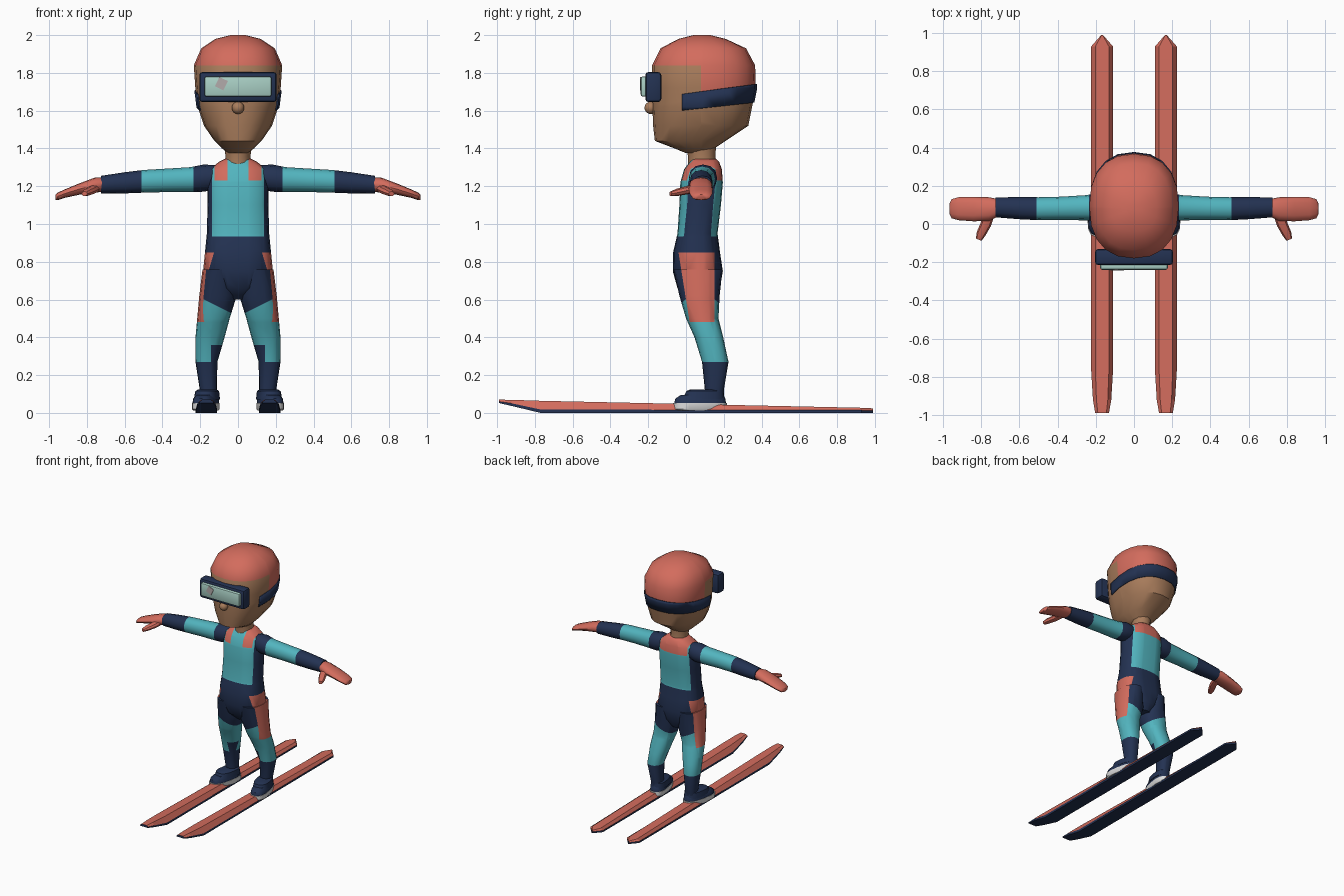
import bpy, bmesh, math
from mathutils import Vector, Matrix

if "Cube" in bpy.data.objects:
    bpy.data.objects.remove(bpy.data.objects["Cube"])

COLOURS = {
    "coral": (0.65, 0.15, 0.11), "navy": (0.017, 0.032, 0.085), "teal": (0.085, 0.46, 0.52),
    "skin": (0.40, 0.205, 0.107), "lens_mint": (0.40, 0.63, 0.56), "sole_white": (0.72, 0.72, 0.72),
    "glint_grey": (0.45, 0.41, 0.41),
}
MATS = {}
for key, rgb in COLOURS.items():
    MATS[key] = bpy.data.materials.new(key)
    MATS[key].diffuse_color = (*rgb, 1)


def finish(name, bm, rule, cuts=(), mirror=False, keep=None, angle=40):
    """Cut along planes (point, normal), colour faces by rule(centre), make the object."""
    for co, no in cuts:
        bmesh.ops.bisect_plane(bm, geom=bm.verts[:] + bm.edges[:] + bm.faces[:],
                               plane_co=co, plane_no=no, dist=1e-5)
    if keep:
        bmesh.ops.delete(bm, geom=[f for f in bm.faces if not keep(f.calc_center_median())],
                         context='FACES')
    bmesh.ops.recalc_face_normals(bm, faces=bm.faces[:])
    slots = []
    for f in bm.faces:
        colour = rule if isinstance(rule, str) else rule(f.calc_center_median())
        if colour not in slots:
            slots.append(colour)
        f.material_index = slots.index(colour)
    me = bpy.data.meshes.new(name)
    bm.to_mesh(me)
    bm.free()
    for s in slots:
        me.materials.append(MATS[s])
    ob = bpy.data.objects.new(name, me)
    bpy.context.collection.objects.link(ob)
    bpy.ops.object.select_all(action='DESELECT')
    ob.select_set(True)
    bpy.context.view_layer.objects.active = ob
    bpy.ops.object.shade_smooth_by_angle(angle=math.radians(angle))
    if mirror:
        ob.modifiers.new("mirror", 'MIRROR').use_mirror_merge = False
    return ob


def skin_rings(rings):
    """Bridge lists of points into a closed tube."""
    bm = bmesh.new()
    vs = [[bm.verts.new(p) for p in ring] for ring in rings]
    n = len(vs[0])
    for a, b in zip(vs, vs[1:]):
        for i in range(n):
            j = (i + 1) % n
            bm.faces.new((a[i], a[j], b[j], b[i]))
    bm.faces.new(vs[0])
    bm.faces.new(vs[-1])
    return bm


def loft(sections, n=16, power=2.0):
    """Sections are (centre, half axis u, half axis v) superellipses."""
    rings = []
    for c, u, v in sections:
        ring = []
        for i in range(n):
            a = 2 * math.pi * i / n
            ca, sa = math.cos(a), math.sin(a)
            ring.append(Vector(c) + Vector(u) * math.copysign(abs(ca) ** (2 / power), ca)
                        + Vector(v) * math.copysign(abs(sa) ** (2 / power), sa))
        rings.append(ring)
    return skin_rings(rings)


def loft_z(rows, n=16, power=2.0, grow=0.0):
    """Rows are (z, centre x, half width, front y, back y)."""
    return loft([((cx, (y0 + y1) / 2, z), (hx + grow, 0, 0), (0, (y1 - y0) / 2 + grow, 0))
                 for z, cx, hx, y0, y1 in rows], n, power)


def loft_x(rows, n=12, power=2.2):
    """Rows are (x, centre y, centre z, half y, half z)."""
    return loft([((x, cy, cz), (0, hy, 0), (0, 0, hz)) for x, cy, cz, hy, hz in rows], n, power)


def px(x): return ((x, 0, 0), (1, 0, 0))
def py(y): return ((0, y, 0), (0, 1, 0))
def pz(z): return ((0, 0, z), (0, 0, 1))


def box(name, centre, size, colour, bevel, spin=0):
    bm = bmesh.new()
    bmesh.ops.create_cube(bm, size=1, matrix=Matrix.Translation(centre) @ Matrix.Rotation(spin, 4, 'Y')
                          @ Matrix.Diagonal((*size, 1)))
    if bevel:
        bmesh.ops.bevel(bm, geom=bm.edges[:], offset=bevel, segments=2, profile=0.5, affect='EDGES')
    return finish(name, bm, colour)


# Head with painted cap
HEAD = [(1.375, 0, .05, 0, .12), (1.40, 0, .085, -.06, .15), (1.44, 0, .125, -.165, .21),
        (1.52, 0, .18, -.174, .33), (1.62, 0, .213, -.178, .35), (1.72, 0, .226, -.18, .37),
        (1.84, 0, .234, -.18, .366), (1.93, 0, .195, -.135, .318), (1.98, 0, .12, -.04, .21),
        (2.0, 0, .04, .04, .13)]
BAND_LOW = ((0, 0, 1.603), (0, -.11, 1))
BAND_TOP = ((0, 0, 1.69), (0, -.135, 1))


def head_colour(c):
    return "coral" if c.z > 1.84 or (c.y > .08 and c.z > 1.65 + .12 * c.y) else "skin"


finish("head", loft_z(HEAD, 20, 2.35), head_colour, [py(.08), ((0, 0, 1.65), (0, -.12, 1))])
finish("neck", loft_z([(1.31, 0, .072, .01, .165), (1.36, 0, .066, .01, .155),
                       (1.42, 0, .075, 0, .16)], 12), "skin")

# Goggle strap hugging the head
strap = finish("goggle_strap", loft_z(HEAD, 20, 2.35, grow=.007), "navy", [BAND_LOW, BAND_TOP, py(-.02)],
               keep=lambda c: c.y > -.02 and 1.603 + .11 * c.y < c.z < 1.69 + .135 * c.y)
solid = strap.modifiers.new("thickness", 'SOLIDIFY')
solid.thickness = .007

# Goggles and nose
box("goggle_frame", (0, -.173, 1.725), (.41, .085, .16), "navy", .018)
box("goggle_lens", (0, -.222, 1.728), (.355, .036, .108), "lens_mint", .012)
box("lens_glint", (-.088, -.241, 1.743), (.05, .006, .055), "glint_grey", 0, spin=.45)
bm = bmesh.new()
bmesh.ops.create_uvsphere(bm, u_segments=12, v_segments=8, radius=.033,
                          matrix=Matrix.Translation((0, -.187, 1.615)))
finish("nose", bm, "skin")


# Torso of the suit
def stripe(c):
    return .48 < c.z < .85 and -.04 + (.85 - c.z) * .16 < c.y < .15


def torso_colour(c):
    x = abs(c.x)
    if c.z < .935:
        return "coral" if x > .12 and stripe(c) else "navy"
    if c.z > 1.23 and x < .125:
        if c.y > .09 or x > .055:
            return "coral"
    return "navy" if x > .138 else "teal"


STRIPE_CUTS = [((0, -.04, .85), (0, 1, .16)), py(.15), pz(.85), pz(.48)]
finish("torso", loft_z([(.60, 0, .05, .02, .15), (.66, 0, .12, -.045, .18), (.75, 0, .185, -.07, .195),
                        (.85, 0, .175, -.068, .18), (.95, 0, .165, -.045, .167),
                        (1.10, 0, .161, -.035, .185), (1.22, 0, .163, -.03, .195),
                        (1.29, 0, .15, -.01, .19), (1.33, 0, .10, .02, .175),
                        (1.345, 0, .07, .03, .16)], 20, 2.5), torso_colour,
       [pz(.935), pz(1.23), py(.09)] + STRIPE_CUTS + [px(s * x) for s in (-1, 1) for x in (.055, .125, .138)])


# Legs
def leg_colour(c):
    if c.z < .27 or (c.z < .36 and c.x < .142 and c.y < .13):
        return "navy"
    if c.x > .145 and stripe(c):
        return "coral"
    return "navy" if c.z > .51 + .5 * c.x else "teal"


finish("leg", loft_z([(.05, .157, .043, .105, .2), (.12, .157, .045, .1, .2), (.27, .167, .058, .085, .225),
                      (.40, .148, .077, .045, .197), (.50, .130, .086, 0, .172),
                      (.62, .106, .099, -.035, .178), (.76, .103, .085, -.066, .193)], 16, 2.3),
       leg_colour, [pz(.27), pz(.36), px(.142), py(.13), ((0, 0, .51), (-.5, 0, 1))] + STRIPE_CUTS, mirror=True)

# Arms, hands and thumbs
finish("arm", loft_x([(.10, .09, 1.25, .06, .06), (.18, .09, 1.243, .075, .072), (.25, .085, 1.235, .066, .066),
                      (.38, .082, 1.231, .061, .062), (.50, .08, 1.226, .06, .06),
                      (.60, .083, 1.218, .058, .056), (.725, .087, 1.208, .052, .047)]),
       lambda c: "teal" if .235 < c.x < .51 else "navy", [px(.235), px(.51)], mirror=True)
finish("hand", loft_x([(.71, .085, 1.21, .045, .038), (.76, .078, 1.205, .062, .04), (.84, .078, 1.185, .064, .03),
                       (.92, .08, 1.16, .06, .022), (.955, .08, 1.146, .05, .02),
                       (.965, .08, 1.142, .03, .014)]), "coral", mirror=True)
finish("thumb", loft([((x, y, z), (r, r * .4, 0), (0, 0, r * .85)) for x, y, z, r in
                      [(.76, .06, 1.19, .03), (.775, 0, 1.178, .026), (.80, -.05, 1.167, .023),
                       (.813, -.082, 1.16, .015)]], 8), "coral", mirror=True)

# Boots, toes turned out
TURN = Matrix.Translation((.165, .1, 0)) @ Matrix.Rotation(.2, 4, 'Z') @ Matrix.Translation((-.165, -.1, 0))
for name, colour, rows in [
        ("boot_sole", "sole_white", [(.012, .165, .058, -.06, .21), (.02, .165, .064, -.072, .22),
                                     (.052, .165, .064, -.072, .22)]),
        ("boot_shell", "navy", [(.05, .165, .062, -.066, .215), (.075, .165, .06, -.06, .21),
                                (.095, .165, .045, -.03, .2)]),
        ("boot_cuff", "navy", [(.07, .163, .064, -.02, .205), (.115, .163, .058, 0, .2),
                               (.124, .163, .045, .02, .19)])]:
    bm = loft_z(rows, 16, 2.6)
    bmesh.ops.transform(bm, matrix=TURN, verts=bm.verts[:])
    finish(name, bm, colour, mirror=True)

# Skis: navy base and edge, raised coral top
SKI_X = .167
sections = []
for y, w, base, edge, top in [(-.99, .036, .052, .06, .07), (-.92, .048, .036, .05, .069),
                              (-.77, .057, 0, .018, .064), (.93, .057, 0, .014, .027),
                              (.99, .004, 0, .013, .024)]:
    inner = w * .62
    sections.append([(SKI_X + dx, y, z) for dx, z in
                     [(-w, base), (-w, edge), (-inner, top), (inner, top), (w, edge), (w, base)]])
bm = skin_rings(sections)


def ski_colour(c):
    front = max(0, (-.77 - c.y) / .22)
    return "coral" if c.z > .0165 + .05 * front and abs(c.y) < .985 else "navy"


finish("ski", bm, ski_colour, mirror=True, angle=15)

for m in bpy.data.materials:
    if m.users and not m.is_grease_pencil:
        m.use_nodes = True
        m.node_tree.nodes["Principled BSDF"].inputs["Base Color"].default_value = m.diffuse_color
